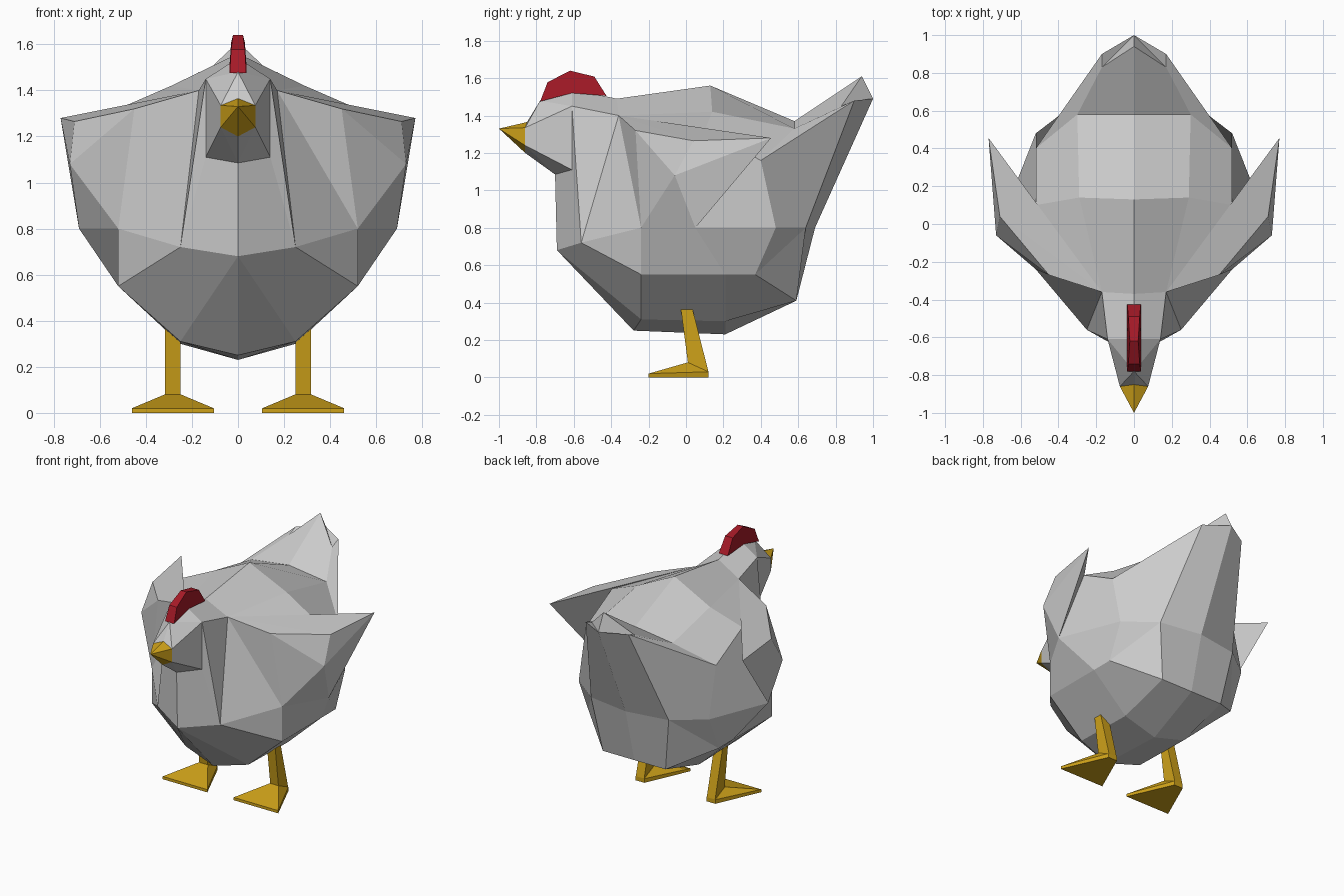
import bpy, bmesh

if "Cube" in bpy.data.objects:
    bpy.data.objects.remove(bpy.data.objects["Cube"])


def material(name, color):
    m = bpy.data.materials.new(name)
    m.diffuse_color = color
    m.use_nodes = True
    m.node_tree.nodes["Principled BSDF"].inputs["Base Color"].default_value = m.diffuse_color
    return m


GOLD = material("gold", (0.62, 0.36, 0.01, 1))
RED = material("red", (0.38, 0.01, 0.02, 1))


def finish(bm, name, mat=None):
    bmesh.ops.recalc_face_normals(bm, faces=bm.faces[:])
    me = bpy.data.meshes.new(name)
    bm.to_mesh(me)
    bm.free()
    ob = bpy.data.objects.new(name, me)
    bpy.context.collection.objects.link(ob)
    if mat:
        me.materials.append(mat)
    return ob


def flip(pts):
    return [(-x, y, z) for x, y, z in pts]


def hull(name, pts, mat=None):
    bm = bmesh.new()
    for p in set(pts):
        bm.verts.new(p)
    r = bmesh.ops.convex_hull(bm, input=bm.verts[:])
    junk = set(r["geom_interior"] + r["geom_unused"])
    bmesh.ops.delete(bm, geom=[g for g in junk if isinstance(g, bmesh.types.BMVert)],
                     context='VERTS')
    return finish(bm, name, mat)


def half_loft(name, sections):
    """Skin half sections (top to bottom), collapse repeats, mirror in x."""
    bm = bmesh.new()
    verts = {}
    for side in (1, -1):
        for a, b in zip(sections, sections[1:]):
            for i in range(len(a) - 1):
                quad = list(dict.fromkeys([a[i], a[i + 1], b[i + 1], b[i]]))
                if len(quad) < 3 or all(p[0] == 0 for p in quad):
                    continue
                keys = [(p[0] * side, p[1], p[2]) for p in quad]
                vs = [verts.get(k) or verts.setdefault(k, bm.verts.new(k)) for k in keys]
                if not bm.faces.get(vs):
                    bm.faces.new(vs)
    return finish(bm, name)


# Shared landmarks
nape, neck = (0, -.37, 1.49), (.17, -.36, 1.40)
crown, temple, jaw = (0, -.61, 1.54), (.14, -.61, 1.45), (.14, -.61, 1.11)
throat, chest, breast = (0, -.70, 1.085), (.25, -.56, .72), (0, -.69, .68)
flank, side_mid, back_side = (.52, -.24, .80), (.69, .05, .80), (.52, .10, 1.32)
rump, vent_side, vent = (.31, .64, .80), (.25, .59, .41), (0, .59, .41)
tail_top, tail_end = (0, .94, 1.61), (0, 1.0, 1.49)

# Body with tail: sections from throat to tail end
half_loft("body", [
    [throat, throat, breast, breast, breast, breast, breast],
    [throat, jaw, chest, chest, chest, breast, breast],
    [crown, temple, chest, chest, chest, breast, breast],
    [nape, neck, neck, flank, (.52, -.24, .55), (.25, -.24, .31), (0, -.28, .25)],
    [(0, .13, 1.56), (.29, .14, 1.42), back_side, side_mid,
     (.52, .21, .55), (.25, .21, .30), (0, .21, .23)],
    [(0, .58, 1.37), (.30, .58, 1.33), (.52, .40, 1.16), (.52, .48, .80),
     (.52, .37, .55), vent_side, vent],
    [tail_top, (.17, .83, 1.45), (.17, .90, 1.48), rump, rump, vent_side, vent],
    [tail_top, tail_end, tail_end, (0, .69, .80), (0, .69, .80), vent, vent],
])

# Head and beak share the beak base
beak_half = [(0, -.85, 1.365), (.075, -.86, 1.335), (.075, -.86, 1.24), (0, -.86, 1.20)]
head_half = beak_half + [nape, neck, crown, temple, jaw, throat, (0, -.78, 1.48)]
hull("head", head_half + flip(head_half))
hull("beak", beak_half + flip(beak_half) + [(0, -1.0, 1.33)], GOLD)

# Comb: side profile with a half width per point
bm = bmesh.new()
profile = [(-.78, 1.475, .036), (-.74, 1.578, .03), (-.62, 1.64, .022),
           (-.49, 1.608, .03), (-.425, 1.505, .036), (-.61, 1.52, .036)]
loops = [[bm.verts.new((s * w, y, z)) for y, z, w in profile] for s in (1, -1)]
for lp in loops:
    bm.faces.new(lp)
for i in range(len(profile)):
    j = (i + 1) % len(profile)
    bm.faces.new([loops[0][i], loops[0][j], loops[1][j], loops[1][i]])
finish(bm, "comb", RED)

# Wings, legs and feet on both sides
wing = [neck, flank, side_mid, back_side, (.73, -.06, 1.08), (.71, .04, 1.265),
        (.45, -.27, 1.32), (.77, .455, 1.28)]
leg_profile = [(-.03, .385), (.03, .385), (.01, .08), (.12, .03)]
foot_profile = [(.178, -.2, 0), (.178, -.2, .02), (.035, .12, 0), (.035, .12, .03),
                (.035, .01, .08)]
LEG_X = .283
leg = [(LEG_X + s * .033, y, z) for s in (1, -1) for y, z in leg_profile]
foot = [(LEG_X + s * x, y, z) for s in (1, -1) for x, y, z in foot_profile]
for tag, fn in (("right", list), ("left", flip)):
    hull("wing_" + tag, fn(wing))
    hull("leg_" + tag, fn(leg), GOLD)
    hull("foot_" + tag, fn(foot), GOLD)
